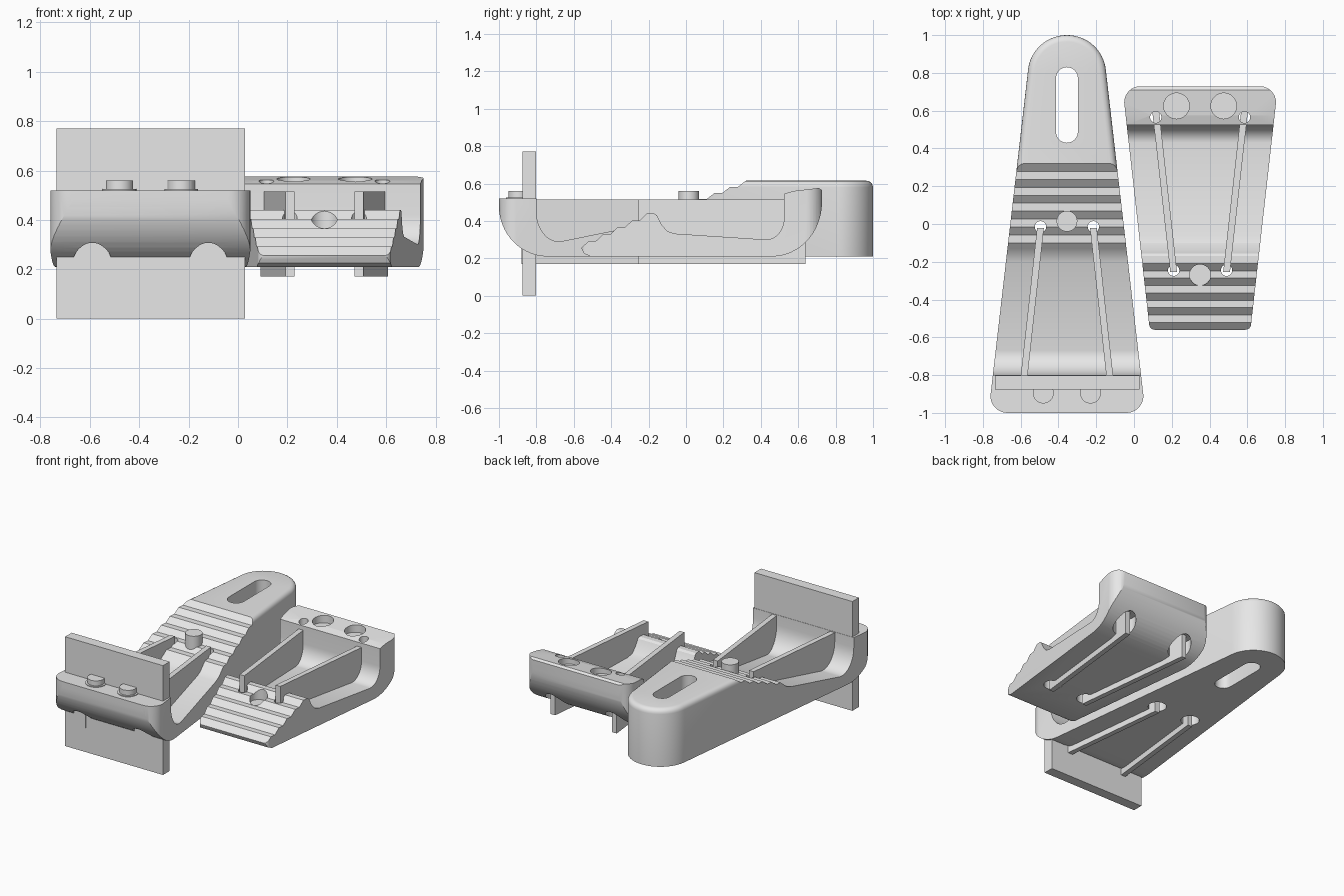
import bpy, bmesh, math
from mathutils import Vector

cube = bpy.data.objects.get("Cube")
if cube:
    bpy.data.objects.remove(cube, do_unlink=True)

grey = bpy.data.materials.new("light grey")
grey.use_nodes = True
COLOUR = (0.8, 0.8, 0.8, 1)
grey.diffuse_color = COLOUR
grey.node_tree.nodes["Principled BSDF"].inputs["Base Color"].default_value = COLOUR


def finish(name, bm):
    bmesh.ops.recalc_face_normals(bm, faces=bm.faces)
    mesh = bpy.data.meshes.new(name)
    bm.to_mesh(mesh)
    bm.free()
    mesh.materials.append(grey)
    obj = bpy.data.objects.new(name, mesh)
    bpy.context.collection.objects.link(obj)
    return obj


def prism(name, points, offset):
    """Extrude a closed 3D outline by an offset."""
    bm = bmesh.new()
    face = bm.faces.new([bm.verts.new(p) for p in points])
    new = bmesh.ops.extrude_face_region(bm, geom=[face])["geom"]
    bmesh.ops.translate(bm, vec=Vector(offset),
                        verts=[g for g in new if isinstance(g, bmesh.types.BMVert)])
    return finish(name, bm)


def arc(cx, cy, rx, ry, start, end, n=12):
    return [(cx + rx * math.cos(math.radians(start + (end - start) * i / n)),
             cy + ry * math.sin(math.radians(start + (end - start) * i / n)))
            for i in range(n + 1)]


def cylinder(name, x, y, r, low, high):
    ring = arc(x, y, r, r, 0, 360, 40)[:-1]
    return prism(name, [(a, b, low) for a, b in ring], (0, 0, high - low))


def boolean(obj, cutter, operation="DIFFERENCE"):
    mod = obj.modifiers.new("cut", "BOOLEAN")
    mod.object, mod.operation, mod.solver = cutter, operation, "EXACT"
    bpy.context.view_layer.objects.active = obj
    bpy.ops.object.modifier_apply(modifier=mod.name)
    bpy.data.objects.remove(cutter, do_unlink=True)


def steps(y, z, run, rise, count, flat_first):
    """Wavy grip teeth: alternating treads and slopes."""
    pts = [(y, z)]
    for i in range(count):
        if flat_first:
            pts.append((y + run * (i + 0.5), z + rise * i))
        else:
            pts.append((y + run * (i + 0.5), z + rise * (i + 1)))
        pts.append((y + run * (i + 1), z + rise * (i + 1)))
    return pts


def body(name, profile, plan):
    """Side profile trimmed by the tapered plan outline."""
    obj = prism(name, [(-1, y, z) for y, z in profile], (2, 0, 0))
    boolean(obj, prism("trim", [(x, y, 0) for x, y in plan], (0, 0, 1)), "INTERSECT")
    return obj


def smooth(obj):
    bpy.ops.object.select_all(action="DESELECT")
    obj.select_set(True)
    bpy.context.view_layer.objects.active = obj
    bpy.ops.object.shade_smooth_by_angle(angle=math.radians(28))


def rib(name, x0, y0, x1, y1, half=0.018):
    pts = [(x0 - half, y0, 0.17), (x0 + half, y0, 0.17),
           (x1 + half, y1, 0.17), (x1 - half, y1, 0.17)]
    prism(name, pts, (0, 0, 0.345))


# Long jaw: curved front lip, open floor, grip teeth and rounded handle
AX, BX = -0.355, 0.35
profile = arc(-0.74, 0.48, 0.26, 0.27, 270, 180, 16)
profile += [(-1, 0.52), (-0.8, 0.52)]
profile += arc(-0.68, 0.45, 0.12, 0.16, 180, 275, 10)
profile += [(-0.2, 0.385), (-0.16, 0.4), (-0.13, 0.425)]
profile += steps(-0.1, 0.45, 0.084, 0.033, 5, True)
profile += [(1.05, 0.615), (1.05, 0.21)]
plan = (arc(AX - 0.315, -0.91, 0.09, 0.09, 180, 270, 8)
        + arc(AX + 0.315, -0.91, 0.09, 0.09, 270, 360, 8)
        + arc(AX, 0.795, 0.207, 0.205, 6, 174, 32))
long_jaw = body("long_jaw", profile, plan)

# Rounded upper rim of the handle
bm = bmesh.new()
bm.from_mesh(long_jaw.data)
rim = [e for e in bm.edges
       if all(v.co.z > 0.612 and v.co.y > 0.3 for v in e.verts)
       and abs(e.verts[0].co.y - e.verts[1].co.y) > 1e-4
       and any(f.normal.z < 0.5 for f in e.link_faces)]
bmesh.ops.bevel(bm, geom=rim, offset=0.035, segments=4, profile=0.5, affect="EDGES")
bm.to_mesh(long_jaw.data)
bm.free()

# Slot through the handle
slot = arc(AX, 0.772, 0.058, 0.058, 0, 180) + arc(AX, 0.488, 0.058, 0.058, 180, 360)
boolean(long_jaw, prism("slot", [(x, y, 0) for x, y in slot], (0, 0, 1)))

# Short jaw: rounded nose, grip teeth, open floor and curved back lip
profile = [(-0.51, 0.21), (-0.545, 0.225)]
profile += steps(-0.56, 0.255, 0.078, 0.037, 5, False)
profile += [(-0.155, 0.43), (-0.13, 0.38), (-0.1, 0.345), (-0.06, 0.332)]
profile += arc(0.43, 0.42, 0.095, 0.12, 270, 360, 10)
profile += [(0.525, 0.545), (0.575, 0.56), (0.71, 0.576), (0.727, 0.565)]
profile += arc(0.46, 0.5, 0.267, 0.29, 0, -90, 16)
plan = (arc(BX + 0.24, -0.53, 0.03, 0.03, 270, 360, 6)
        + arc(BX + 0.315, 0.643, 0.087, 0.087, 0, 90, 8)
        + arc(BX - 0.315, 0.643, 0.087, 0.087, 90, 180, 8)
        + arc(BX - 0.24, -0.53, 0.03, 0.03, 180, 270, 6))
short_jaw = body("short_jaw", profile, plan)

# Matching sockets in the short jaw
for x in (-0.125, 0.125):
    boolean(short_jaw, cylinder("socket", BX + x, 0.625, 0.068, 0.52, 0.8))
boolean(short_jaw, cylinder("socket", BX, -0.27, 0.056, 0.36, 0.8))

# Ribs, with relief holes at both ends
for side, label in ((-1, "right"), (1, "left")):
    outer, inner = 0.235 * side, 0.14 * side
    boolean(long_jaw, cylinder("relief", AX + outer, -0.865, 0.075, 0.1, 0.34))
    boolean(long_jaw, cylinder("relief", AX + inner, -0.02, 0.06, 0.1, 0.36))
    boolean(long_jaw, cylinder("relief", AX + inner, -0.015, 0.03, 0.1, 0.8))
    boolean(short_jaw, cylinder("relief", BX + outer, 0.6, 0.075, 0.1, 0.34))
    boolean(short_jaw, cylinder("relief", BX + inner, -0.24, 0.06, 0.1, 0.29))
    boolean(short_jaw, cylinder("relief", BX + outer, 0.565, 0.03, 0.3, 0.8))
    boolean(short_jaw, cylinder("relief", BX + inner, -0.245, 0.03, 0.1, 0.8))
    rib("long_jaw_rib_" + label, AX + outer, -0.88, AX + inner, -0.02)
    rib("short_jaw_rib_" + label, BX + 0.24 * side, 0.64, BX + inner, -0.255)

# Pins on the long jaw, with a low collar under the front pair
for i, x in enumerate((-0.125, 0.125)):
    smooth(cylinder(f"front_pin_{i}", AX + x, -0.895, 0.055, 0.5, 0.56))
    smooth(cylinder(f"front_pin_collar_{i}", AX + x, -0.895, 0.068, 0.5, 0.525))
smooth(cylinder("centre_pin", AX, 0.015, 0.055, 0.45, 0.56))

# Upright plate across the front lip
prism("front_plate", [(-0.735, -0.875, 0), (0.028, -0.875, 0),
                      (0.028, -0.802, 0), (-0.735, -0.802, 0)], (0, 0, 0.77))

smooth(long_jaw)
smooth(short_jaw)
